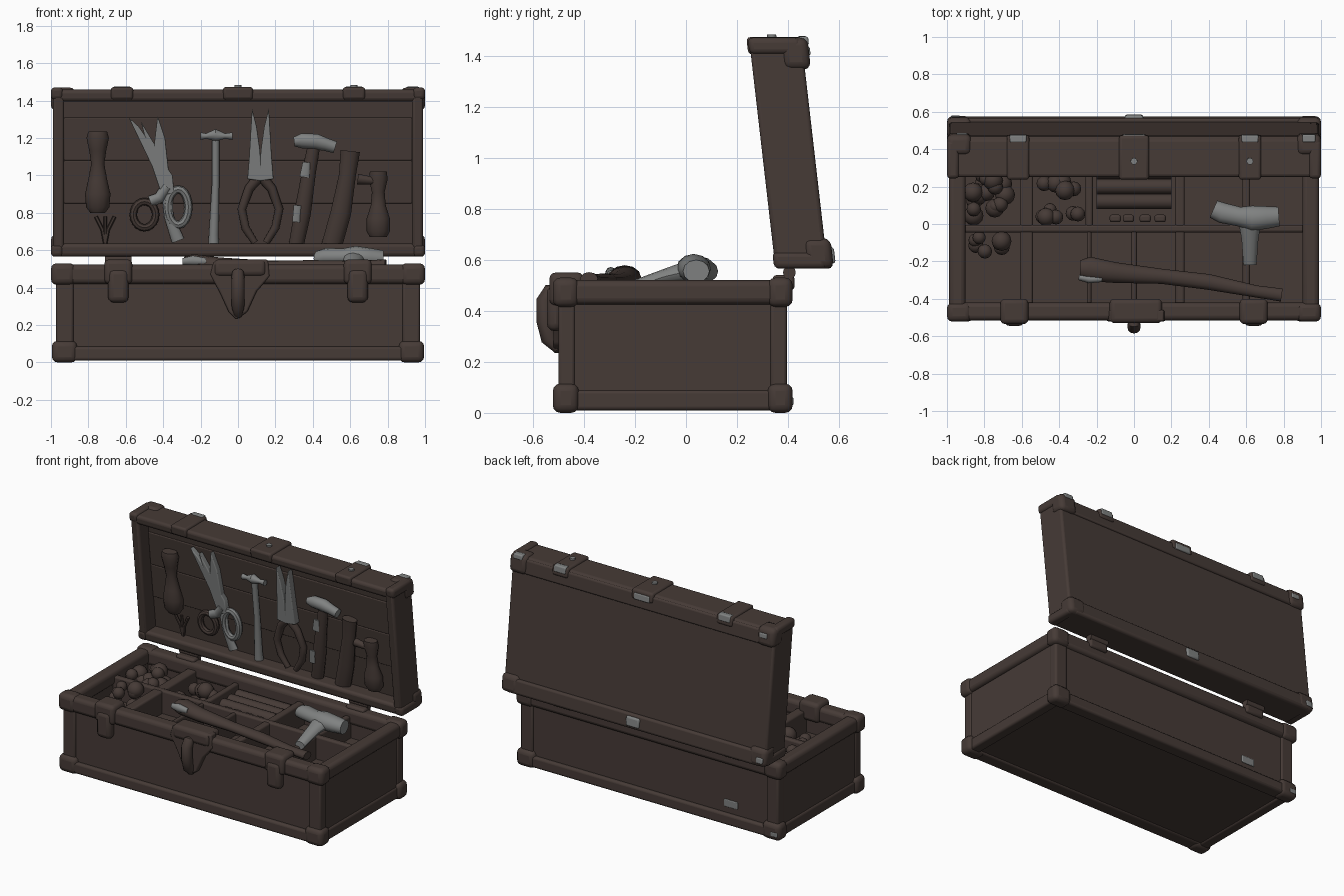
import bpy, bmesh, random
from math import sin, cos, pi
from mathutils import Matrix, Vector

if "Cube" in bpy.data.objects:
    bpy.data.objects.remove(bpy.data.objects["Cube"])
random.seed(4)


def material(name, rgb):
    m = bpy.data.materials.new(name)
    m.use_nodes = True
    m.diffuse_color = (*rgb, 1)
    m.node_tree.nodes["Principled BSDF"].inputs["Base Color"].default_value = (*rgb, 1)
    return m


WOOD = material("dark brown wood", (0.061, 0.043, 0.037))
STEEL = material("worn grey steel", (0.215, 0.222, 0.22))
BASE = Matrix()
# Lid space: y = 0 is the open face, leaning forward with level top and bottom
LEAN = Matrix.Identity(4)
LEAN[1][2] = -0.115
LID = Matrix.Translation((0, 0.35, 0.57)) @ LEAN @ Matrix.Translation((0, 0, -0.57))


def finish(name, bm, mat, space, bevel=0):
    bmesh.ops.transform(bm, matrix=space, verts=bm.verts)
    bmesh.ops.recalc_face_normals(bm, faces=bm.faces)
    me = bpy.data.meshes.new(name)
    bm.to_mesh(me)
    bm.free()
    me.materials.append(mat)
    ob = bpy.data.objects.new(name, me)
    bpy.context.collection.objects.link(ob)
    if bevel:
        mod = ob.modifiers.new("soft edges", 'BEVEL')
        mod.width, mod.segments = bevel, 3
    bpy.ops.object.select_all(action='DESELECT')
    ob.select_set(True)
    bpy.context.view_layer.objects.active = ob
    bpy.ops.object.shade_smooth_by_angle(angle=0.7)


def box(name, x, y, z, mat=WOOD, space=BASE, bevel=0.012):
    bm = bmesh.new()
    bmesh.ops.create_cube(bm, size=1)
    for v in bm.verts:
        v.co = [a + (b - a) * (c + 0.5) for (a, b), c in zip((x, y, z), v.co)]
    finish(name, bm, mat, space, bevel)


def rod(name, pts, radii, mat=WOOD, space=LID, normal=(0, 1, 0), flat=1.0, closed=False, n=12):
    """Loft oval rings along a path lying across the given normal."""
    bm, up = bmesh.new(), Vector(normal)
    pts = [Vector(p) for p in pts]
    k, rings = len(pts), []
    for i, p in enumerate(pts):
        a = pts[i - 1] if closed or i else p
        b = pts[(i + 1) % k] if closed or i < k - 1 else p
        side = (b - a).cross(up).normalized()
        r = radii[i] if isinstance(radii, (list, tuple)) else radii
        rings.append([bm.verts.new(p + side * r * cos(t) + up * r * flat * sin(t))
                      for t in (2 * pi * j / n for j in range(n))])
    for i in range(k if closed else k - 1):
        r, s = rings[i], rings[(i + 1) % k]
        for j in range(n):
            bm.faces.new((r[j], r[(j + 1) % n], s[(j + 1) % n], s[j]))
    if not closed:
        bm.faces.new(rings[0])
        bm.faces.new(rings[-1])
    finish(name, bm, mat, space)


def ring(name, x, z, rx, rz, r, mat):
    pts = [(x + rx * cos(t), .07, z + rz * sin(t)) for t in (2 * pi * i / 20 for i in range(20))]
    rod(name, pts, r, mat, closed=True, n=8)


def prism(name, outline, y, mat=WOOD, space=BASE, bevel=0.01):
    """Extrude an x-z outline between two depths."""
    bm = bmesh.new()
    f = bm.faces.new([bm.verts.new((px, y[0], pz)) for px, pz in outline])
    ext = bmesh.ops.extrude_face_region(bm, geom=[f])["geom"]
    for v in (g for g in ext if isinstance(g, bmesh.types.BMVert)):
        v.co.y = y[1]
    finish(name, bm, mat, space, bevel)


# Chest body: walls, tray floor and underside
box("front_wall", (-.96, .96), (-.49, -.43), (.02, .48))
box("back_wall", (-.96, .96), (.33, .385), (.02, .48))
box("tray_floor", (-.94, .94), (-.46, .36), (.29, .33), bevel=0)
box("underside", (-.94, .94), (-.46, .36), (.02, .05), bevel=0)
for s, side in ((-1, "right"), (1, "left")):
    xs = lambda a, b: tuple(sorted((s * a, s * b)))
    box(side + "_wall", xs(.91, .965), (-.49, .385), (.02, .48))
    box(side + "_top_rim", xs(.9, .99), (-.5, .4), (.425, .52), bevel=.025)
    box(side + "_bottom_rim", xs(.9, .975), (-.5, .395), (.01, .09), bevel=.015)
    # Corner posts and rounded caps
    for yc, end in ((-.465, "front"), (.365, "back")):
        box(f"{side}_{end}_post", xs(.88, .972), (yc - .035, yc + .03), (.05, .47))
        w = (-.522, -.42) if end == "front" else (.32, .418)
        box(f"{side}_{end}_top_cap", xs(.87, 1), w, (.415, .53), bevel=.03)
        box(f"{side}_{end}_bottom_cap", xs(.86, .995), w, (0, .115), bevel=.03)
for end, w in (("front", (-.515, -.42)), ("back", (.32, .41))):
    box(end + "_top_rim", (-.95, .95), w, (.42, .523), bevel=.025)
    box(end + "_bottom_rim", (-.95, .95), w, (.01, .085), bevel=.015)
box("back_scuff_plate", (-.66, -.56), (.38, .392), (.125, .175), STEEL, bevel=.005)
box("corner_scuff_plate", (-.98, -.93), (.4, .421), (.03, .06), STEEL, bevel=.005)

# Tray dividers
box("long_divider", (-.93, .93), (-.045, -.005), (.31, .485))
for x, lo, hi, w in ((-.575, -.44, .35, .035), (-.24, -.02, .35, .02), (.245, -.44, .35, .025),
                     (.6, -.44, .35, .02), (0, -.44, -.02, .015), (-.24, -.44, -.02, .012)):
    box("cross_divider", (x - w, x + w), (lo, hi), (.31, .48))

# Front latches and hinges
for x in (-.64, .64):
    box("latch_strap", (x - .075, x + .075), (-.535, -.4), (.42, .55), bevel=.025)
    box("latch_tongue", (x - .055, x + .055), (-.545, -.48), (.32, .5), bevel=.03)
    box("hinge_leaf", (x - .07, x + .07), (.34, .425), (.48, .54), bevel=.015)
    rod("hinge_barrel", [(x - .07, .405, .55), (x + .07, .405, .55)], .025, space=BASE)
prism("clasp_plate", [(-.15, .47), (-.13, .54), (.16, .55), (.17, .46), (.1, .38), (.05, .27),
                      (-.01, .23), (-.05, .27), (-.1, .38)], (-.52, -.46))
box("clasp_top", (-.13, .15), (-.53, -.4), (.46, .55), bevel=.025)
rod("clasp_hook", [(0, -.5, .475), (0, -.53, .475), (0, -.55, .44), (0, -.55, .36), (0, -.535, .29),
                   (0, -.5, .25)], [.025, .033, .036, .036, .033, .02], space=BASE, normal=(1, 0, 0))

# Lid: back panel, side walls, rims and caps
box("lid_panel", (-.96, .96), (.1, .205), (.6, 1.45), space=LID)
for s in (-1, 1):
    xs = lambda a, b: tuple(sorted((s * a, s * b)))
    box("lid_side", xs(.93, .99), (0, .205), (.58, 1.455), space=LID, bevel=.015)
    for z in ((.565, .685), (1.345, 1.47)):
        box("lid_cap", xs(.87, 1), (.12, .229), z, space=LID, bevel=.03)
    for z in ((.565, .63), (1.405, 1.47)):
        box("lid_side_cap", xs(.935, 1), (-.005, .2), z, space=LID, bevel=.02)
box("lid_corner_scuff", (.9, .97), (.19, .232), (1.44, 1.474), STEEL, LID, .008)
box("lid_corner_scuff", (-.95, -.89), (.2, .234), (1.4, 1.435), STEEL, LID, .008)
box("lid_corner_scuff", (-.98, -.93), (.2, .234), (.59, .63), STEEL, LID, .008)
box("lid_bottom_rim", (-.96, .96), (0, .226), (.565, .635), space=LID, bevel=.02)
box("lid_back_band", (-.95, .95), (.18, .226), (.58, .665), space=LID)
box("lid_top_rim", (-.96, .96), (0, .21), (1.395, 1.458), space=LID, bevel=.02)
box("lid_top_band", (-.95, .95), (.18, .217), (1.35, 1.448), space=LID)
for z in (.85, 1.08):
    box("lid_plank", (-.93, .93), (.092, .11), (z, z + .23), space=LID, bevel=.006)
for x, w, top in ((-.62, .06, 1.476), (0, .08, 1.45), (.62, .06, 1.476)):
    box("lid_strap", (x - w, x + w), (-.01, .225), (1.405, 1.472), space=LID, bevel=.015)
    box("strap_scuff", (x - w * .75, x + w * .75), (.19, .229), (top - .045, top), STEEL, LID, .008)
for x in (0, .62):
    rod("strap_rivet", [(x, .09, 1.46), (x, .09, 1.482)], .018, STEEL)
box("lid_back_clasp", (-.05, .05), (.2, .238), (.585, .65), STEEL, LID)

# Turned handles stored in the lid
rod("turned_handle", [(-.75, .06, z) for z in (.8, .83, .9, .97, 1.06, 1.13, 1.2, 1.235)],
    [.04, .062, .068, .052, .035, .045, .06, .05], flat=.8)
rod("short_turned_handle", [(.75, .06, z) for z in (.67, .7, .77, .84, .91, .98, 1.02)],
    [.045, .062, .062, .04, .034, .05, .045], flat=.8)
rod("side_peg", [(.73, .05, .97), (.64, .05, .98)], [.02, .028])
for dx in (-.05, 0, .05):
    rod("wire_sprig", [(-.71, .085, .63), (-.71 + dx * .3, .08, .71), (-.71 + dx, .08, .78)], .01, n=6)

# Shears
for outline in ([(-.585, 1.31), (-.53, 1.26), (-.35, 1.0), (-.34, .9), (-.41, .9), (-.46, 1.05)],
                [(-.43, 1.32), (-.39, 1.2), (-.36, .93), (-.42, .93), (-.45, 1.15)],
                [(-.52, 1.29), (-.43, 1.14), (-.4, 1.0), (-.47, 1.1)]):
    prism("shears_blade", outline, (.05, .09), STEEL, LID, .006)
ring("shears_steel_loop", -.32, .83, .055, .095, .022, STEEL)
ring("shears_dark_loop", -.5, .79, .06, .07, .02, WOOD)
rod("shears_shank", [(-.38, .07, .94), (-.42, .07, .88), (-.47, .07, .86)], .03, STEEL)
rod("shears_tail", [(-.38, .07, .92), (-.37, .07, .78), (-.32, .07, .65)], [.03, .025, .035], STEEL, flat=.6)

# Slim hammer
rod("slim_hammer_shaft", [(-.13, .07, .59), (-.13, .07, .68), (-.12, .07, .95), (-.12, .07, 1.22)],
    [.032, .026, .02, .02], STEEL)
rod("slim_hammer_head", [(-.2, .06, 1.21), (-.17, .06, 1.21), (-.12, .06, 1.215), (-.07, .06, 1.21),
                         (-.03, .06, 1.21)], [.02, .014, .033, .014, .02], STEEL)

# Pliers
for s in (-1, 1):
    prism("pliers_jaw", [(.12 + s * a, z) for a, z in ((-.01, .97), (.07, .98), (.06, 1.1), (.045, 1.36),
                                                      (.02, 1.26), (.003, 1.14))], (.04, .09), STEEL, LID, .006)
    rod("pliers_grip", [(.12 + s * a, .07, z) for a, z in ((0, 1.0), (.06, .93), (.1, .82), (.08, .72), (.03, .64))],
        [.03, .025, .023, .022, .018])

# Claw hammer and broad chisel
rod("lid_hammer_handle", [(.41, .06, 1.18), (.38, .06, 1.02), (.345, .06, .8), (.31, .07, .62)],
    [.033, .037, .045, .04], flat=.8)
rod("handle_wear", [(.366, .031, 1.07), (.355, .029, .99)], [.02, .026], STEEL, flat=.3)
rod("handle_wear", [(.318, .028, .84), (.31, .028, .75)], .02, STEEL, flat=.3)
rod("lid_hammer_head", [(.3, .05, 1.18), (.34, .05, 1.185), (.42, .05, 1.18), (.47, .05, 1.165), (.52, .05, 1.15)],
    [.025, .04, .042, .035, .032], STEEL)
rod("broad_chisel", [(.6, .06, 1.13), (.585, .06, 1.0), (.55, .06, .8), (.5, .07, .62)],
    [.052, .045, .055, .055], flat=.7)

# Loose hammer lying in the tray
UP = (0, 0, 1)
rod("tray_hammer_head", [(.425, .08, .555), (.47, .06, .565), (.56, .04, .565), (.63, .03, .565), (.71, .035, .56),
                         (.775, .04, .555)], [.05, .055, .052, .068, .06, .052], STEEL, BASE, UP, .85)
rod("tray_hammer_neck", [(.62, .03, .56), (.62, -.08, .535), (.62, -.22, .49)], [.065, .045, .035], STEEL, BASE, UP, .7)

# Long handle laid across the front of the tray
rod("long_handle", [(-.29, -.24, .53), (-.24, -.24, .53), (-.1, -.26, .52), (.15, -.28, .515), (.4, -.31, .515),
                    (.65, -.36, .52), (.79, -.38, .525)],
    [.045, .065, .055, .04, .042, .032, .035], WOOD, BASE, UP, .75)
rod("long_handle_tip", [(-.295, -.285, .54), (-.24, -.295, .545), (-.17, -.295, .54)],
    [.015, .022, .015], STEEL, BASE, UP, 1.2)

# Rolls, offcuts and round pieces in the compartments
for y in (.12, .2, .28):
    rod("wood_roll", [(-.2, y, .42), (.2, y, .42)], .04, space=BASE, normal=UP)
for x in (-.1, -.03, .06, .14):
    box("small_offcut", (x - .03, x + .03), (.01, .05), (.32, .46))
for count, x0, x1, y0, y1 in ((18, -.88, -.66, .03, .26), (7, -.88, -.7, -.15, -.07), (11, -.5, -.3, .03, .22)):
    for i in range(count):
        bm = bmesh.new()
        bmesh.ops.create_uvsphere(bm, u_segments=12, v_segments=8, radius=random.uniform(.035, .055))
        spot = (random.uniform(x0, x1), random.uniform(y0, y1), random.uniform(.37, .47))
        bmesh.ops.translate(bm, verts=bm.verts, vec=spot)
        finish("round_piece", bm, WOOD, BASE)
